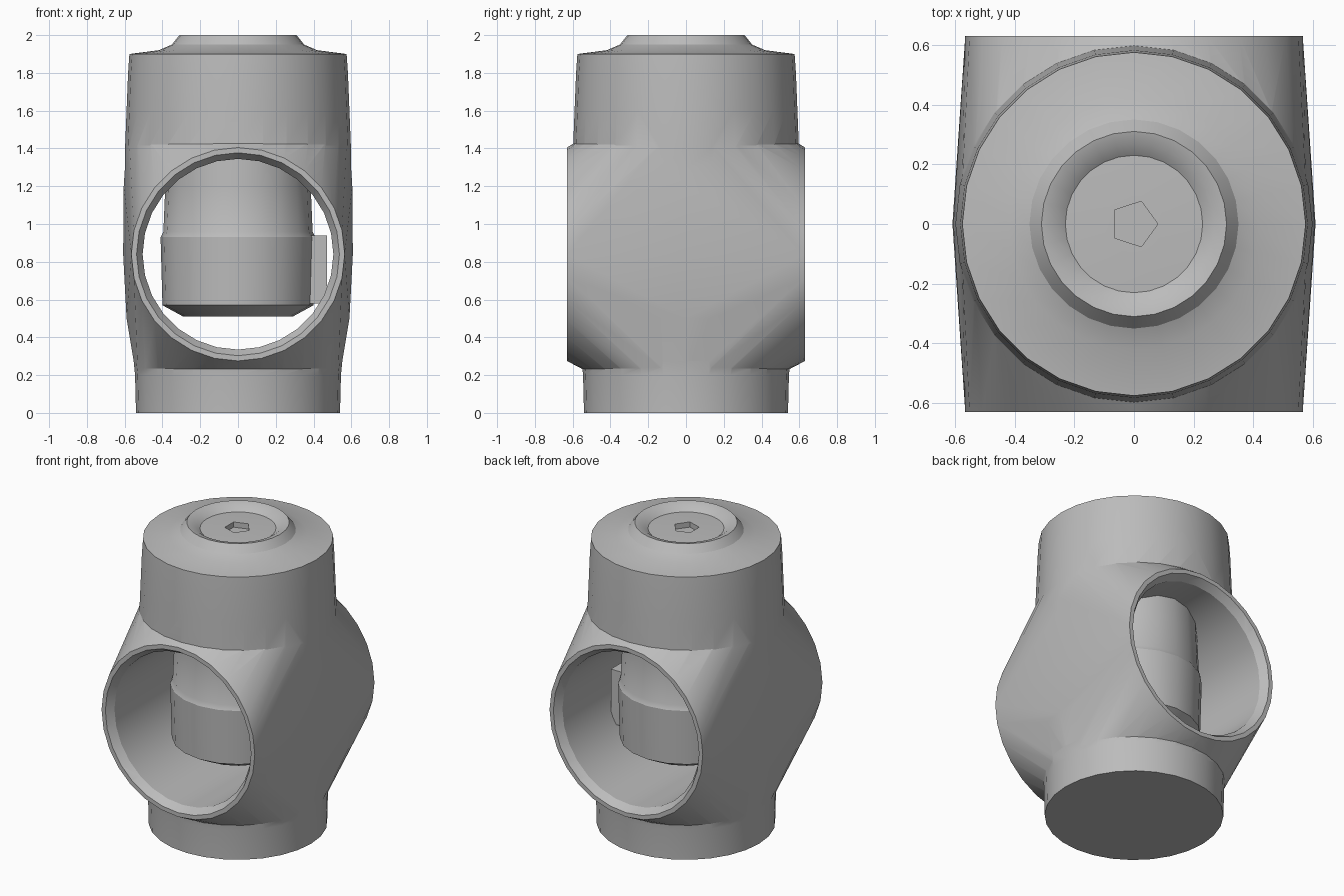
import bpy, bmesh, math
from mathutils import Matrix

if "Cube" in bpy.data.objects:
    bpy.data.objects.remove(bpy.data.objects["Cube"])

grey = bpy.data.materials.new("cast_grey")
grey.use_nodes = True
grey.diffuse_color = (0.5, 0.5, 0.5, 1)
grey.node_tree.nodes["Principled BSDF"].inputs["Base Color"].default_value = (0.5, 0.5, 0.5, 1)

BORE_Z = 0.84
# Lays a ring along y at the height of the port
ALONG_Y = Matrix.Translation((0, 0, BORE_Z)) @ Matrix.Rotation(math.pi / 2, 4, 'X')
UPRIGHT = Matrix()


def ring(bm, radius, height, sides, matrix):
    """Add a circle of vertices and return them."""
    angles = [2 * math.pi * i / sides for i in range(sides)]
    return [bm.verts.new(matrix @ Matrix.Translation((0, 0, height)) @
                         Matrix.Rotation(a, 4, 'Z') @ Matrix.Translation((radius, 0, 0)).translation)
            for a in angles]


def make_object(name, bm):
    bmesh.ops.recalc_face_normals(bm, faces=bm.faces)
    mesh = bpy.data.meshes.new(name)
    bm.to_mesh(mesh)
    bm.free()
    mesh.materials.append(grey)
    obj = bpy.data.objects.new(name, mesh)
    bpy.context.collection.objects.link(obj)
    return obj


def lathe(name, profile, sides=28, matrix=UPRIGHT):
    """Revolve (radius, height) points and cap both ends."""
    bm = bmesh.new()
    rings = [ring(bm, r, h, sides, matrix) for r, h in profile]
    for low, high in zip(rings, rings[1:]):
        for i in range(sides):
            j = (i + 1) % sides
            bm.faces.new((low[i], low[j], high[j], high[i]))
    bm.faces.new(rings[0][::-1])
    bm.faces.new(rings[-1])
    return make_object(name, bm)


def hull(name, circles, sides=28):
    """Wrap a skin around (radius, height, matrix) circles."""
    bm = bmesh.new()
    for r, h, matrix in circles:
        ring(bm, r, h, sides, matrix)
    result = bmesh.ops.convex_hull(bm, input=bm.verts)
    loose = [v for v in result["geom_interior"] if isinstance(v, bmesh.types.BMVert)]
    bmesh.ops.delete(bm, geom=loose, context='VERTS')
    return make_object(name, bm)


def activate(obj):
    bpy.ops.object.select_all(action='DESELECT')
    obj.select_set(True)
    bpy.context.view_layer.objects.active = obj


def combine(target, tool, operation):
    """Apply a boolean and delete the tool."""
    mod = target.modifiers.new(operation.lower(), 'BOOLEAN')
    mod.object, mod.operation, mod.solver = tool, operation, 'EXACT'
    activate(target)
    bpy.ops.object.modifier_apply(modifier=mod.name)
    bpy.data.objects.remove(tool)


# Upright housing with a raised collar on its lid
body = lathe("valve_body", [
    (0.54, 0), (0.545, 0.2), (0.565, 0.4), (0.59, 0.62), (0.6, BORE_Z),
    (0.6, 1.15), (0.598, 1.4), (0.59, 1.6), (0.582, 1.8), (0.575, 1.9),
    (0.42, 1.92), (0.35, 1.95), (0.31, 2.0), (0.27, 1.99), (0.23, 1.96), (0.1, 1.965)])

# Cross tube whose sides blend smoothly into the housing
tube = hull("cross_tube", [
    (0.565, -0.63, ALONG_Y), (0.565, 0.63, ALONG_Y),
    (0.545, 0.23, UPRIGHT), (0.59, 0.5, UPRIGHT), (0.608, BORE_Z, UPRIGHT),
    (0.605, 1.2, UPRIGHT), (0.59, 1.43, UPRIGHT)])
combine(body, tube, 'UNION')

# Through port with a chamfered mouth
port = lathe("port_cutter", [
    (0.55, -0.65), (0.505, -0.58), (0.505, 0.58), (0.55, 0.65)], matrix=ALONG_Y)
combine(body, port, 'DIFFERENCE')

# Small five-sided socket in the lid
socket = lathe("socket_cutter", [(0.08, 1.93), (0.08, 2.1)], sides=5)
combine(body, socket, 'DIFFERENCE')

# Plug hanging inside the port
plug = lathe("valve_plug", [
    (0.29, 0.51), (0.4, 0.57), (0.41, 0.93), (0.395, 0.96), (0.385, 1.2), (0.375, 1.42)], sides=20)

# Guide lug on one side of the plug
bm = bmesh.new()
bmesh.ops.create_cube(bm, size=1, matrix=Matrix.Translation((0.4, 0, 0.76)) @
                      Matrix.Diagonal((0.14, 0.24, 0.36, 1)))
lug = make_object("guide_lug", bm)
combine(plug, lug, 'UNION')

for part in (body, plug):
    activate(part)
    bpy.ops.object.shade_smooth_by_angle(angle=math.radians(25))
